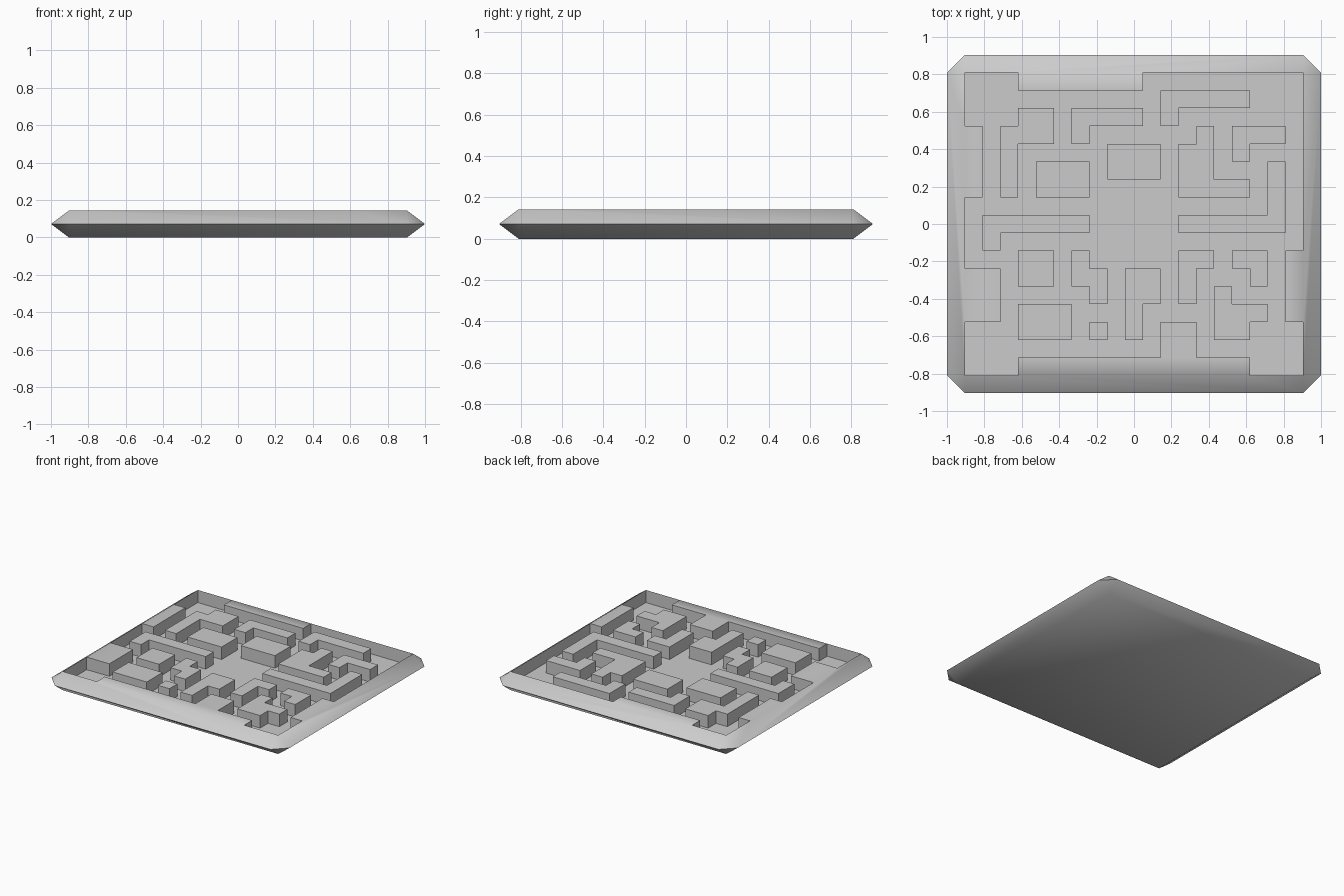
import bpy, bmesh, math

if "Cube" in bpy.data.objects:
    bpy.data.objects.remove(bpy.data.objects["Cube"])

C = 2 / 21                               # grid cell size
TOP, MID, FLOOR, BASE = 1.5 * C, 0.75 * C, 0.5 * C, 0.0

# Plan of the maze, seen from above ('#' = raised wall)
PLAN = [
    "...#######.........",
    "...........#####...",
    "...##.####.#.......",
    "#.###.#......#.###.",
    "#.#.....###.##.#...",
    "#.#.###.###.##...#.",
    "#.#.###.....####.#.",
    ".................#.",
    ".######.....######.",
    ".#.................",
    "...##.#.....##.##.#",
    "##.##.##.##.#...#.#",
    "##.....#.##.#.#...#",
    "##.###...#....###.#",
    "...###.#.#.##.##...",
    "...........##......",
    "...#############...",
][::-1]
NX, NY = len(PLAN[0]), len(PLAN)

bm = bmesh.new()
cache = {}


def vert(i, j, z):
    key = (i, j, round(z, 4))
    if key not in cache:
        cache[key] = bm.verts.new(((i - NX / 2) * C, (j - NY / 2) * C, z))
    return cache[key]


def face(*pts):
    bm.faces.new([vert(*p) for p in pts])


def height(i, j):
    inside = 0 <= i < NX and 0 <= j < NY
    return FLOOR if inside and PLAN[j][i] == "." else TOP


# Floor, wall tops and flat underside
for i in range(NX):
    for j in range(NY):
        for z in (height(i, j), BASE):
            face((i, j, z), (i + 1, j, z), (i + 1, j + 1, z), (i, j + 1, z))

# Vertical wall sides wherever the height changes
for i in range(NX + 1):
    for j in range(NY + 1):
        if j < NY and height(i - 1, j) != height(i, j):
            face((i, j, FLOOR), (i, j + 1, FLOOR), (i, j + 1, TOP), (i, j, TOP))
        if i < NX and height(i, j - 1) != height(i, j):
            face((i, j, FLOOR), (i + 1, j, FLOOR), (i + 1, j, TOP), (i, j, TOP))

# Sloped outer rim, above and below the middle edge
for z in (TOP, BASE):
    for x, ox in ((0, -1), (NX, NX + 1)):
        for j in range(NY):
            face((x, j, z), (x, j + 1, z), (ox, j + 1, MID), (ox, j, MID))
        for y, oy in ((0, -1), (NY, NY + 1)):
            face((x, y, z), (ox, y, MID), (x, oy, MID))
    for y, oy in ((0, -1), (NY, NY + 1)):
        for i in range(NX):
            face((i, y, z), (i + 1, y, z), (i + 1, oy, MID), (i, oy, MID))

# Merge coplanar cells into large clean faces
bmesh.ops.recalc_face_normals(bm, faces=bm.faces)
bmesh.ops.dissolve_limit(bm, angle_limit=math.radians(1), verts=bm.verts, edges=bm.edges)

mesh = bpy.data.meshes.new("maze_board")
bm.to_mesh(mesh)
bm.free()
board = bpy.data.objects.new("maze_board", mesh)
bpy.context.collection.objects.link(board)
bpy.context.view_layer.objects.active = board
board.select_set(True)
bpy.ops.object.shade_smooth_by_angle(angle=math.radians(40))
